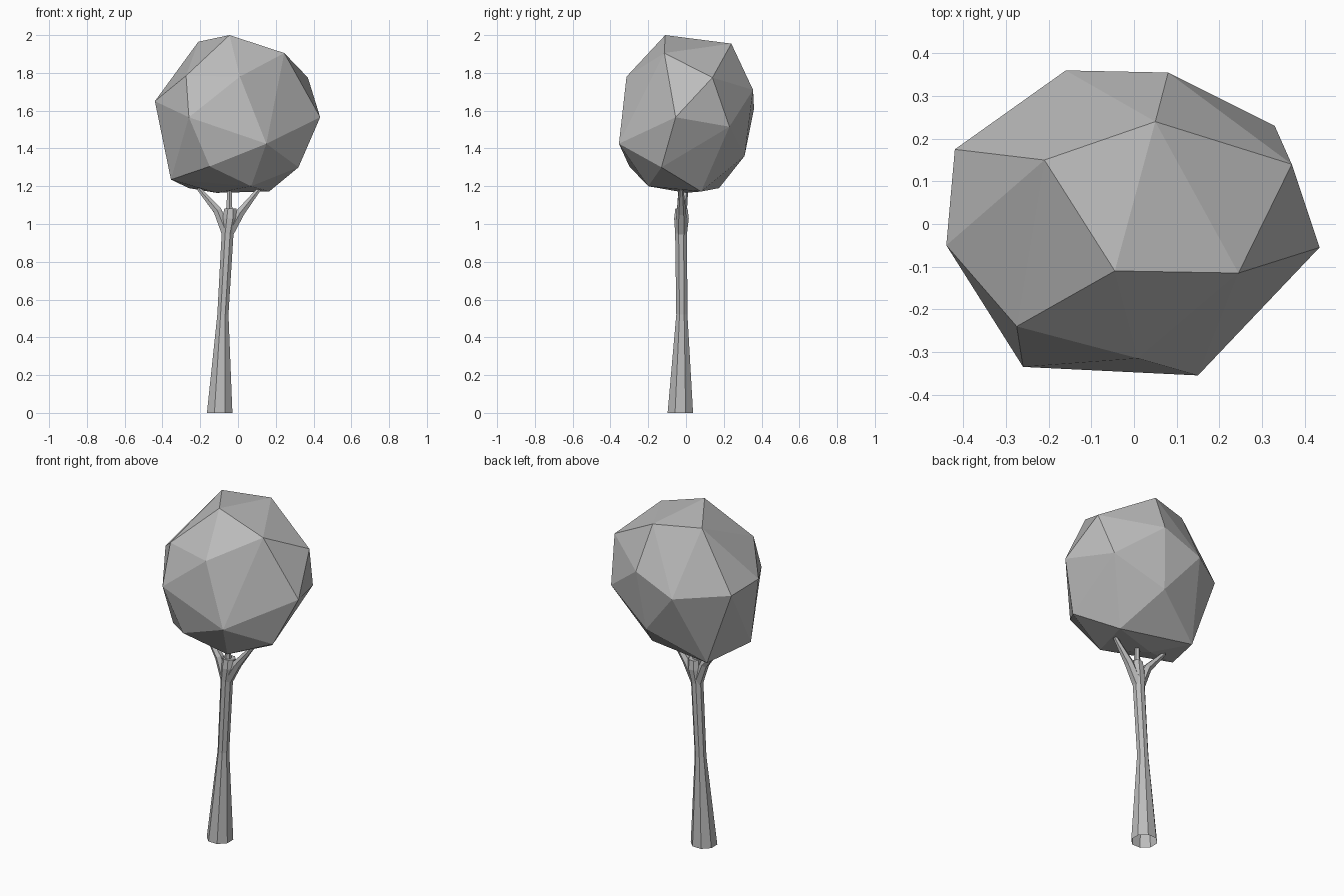
import bpy, bmesh, math
from mathutils import Vector

cube = bpy.data.objects.get("Cube")
if cube:
    bpy.data.objects.remove(cube, do_unlink=True)

# One plain grey for the whole tree
grey = bpy.data.materials.new("plain_grey")
grey.use_nodes = True
grey.diffuse_color = (0.5, 0.5, 0.5, 1)
grey.node_tree.nodes["Principled BSDF"].inputs["Base Color"].default_value = (0.5, 0.5, 0.5, 1)


def finish(name, bm):
    mesh = bpy.data.meshes.new(name)
    bmesh.ops.recalc_face_normals(bm, faces=bm.faces)
    bm.to_mesh(mesh)
    bm.free()
    mesh.materials.append(grey)
    obj = bpy.data.objects.new(name, mesh)
    bpy.context.collection.objects.link(obj)
    return obj


def tube(name, path, sides, flat=False):
    """Tapered tube through (x, y, z, radius) points, open at the start."""
    bm = bmesh.new()
    pts = [Vector(p[:3]) for p in path]
    rings = []
    for i, p in enumerate(pts):
        along = (pts[min(i + 1, len(pts) - 1)] - pts[max(i - 1, 0)]).normalized()
        if flat:
            along = Vector((0, 0, 1))
        u = Vector((0, 1, 0)).cross(along).normalized()
        v = along.cross(u)
        ring = []
        for k in range(sides):
            a = math.tau * (k + 0.5) / sides
            ring.append(bm.verts.new(p + (u * math.cos(a) + v * math.sin(a)) * path[i][3]))
        rings.append(ring)
    for low, high in zip(rings, rings[1:]):
        for k in range(sides):
            n = (k + 1) % sides
            bm.faces.new((low[k], low[n], high[n], high[k]))
    bm.faces.new(rings[-1])
    return finish(name, bm)


# Faceted crown: hull of its corner points
corners = [
    (-.045, -.11, 2.0), (-.21, .15, 1.965), (.05, .24, 1.955), (.245, -.115, 1.905),   # top
    (-.275, -.24, 1.785), (.01, -.315, 1.78), (.37, .14, 1.775), (.08, .355, 1.71),    # shoulder
    (-.44, -.05, 1.65), (-.42, .175, 1.63), (-.16, .36, 1.61), (.435, -.055, 1.565),   # middle
    (-.26, -.335, 1.565), (.33, .23, 1.515), (.15, -.355, 1.425),
    (.045, .31, 1.36), (-.15, -.3, 1.305), (.32, -.13, 1.3), (-.355, -.1, 1.235),      # underside
    (.07, -.2, 1.2), (-.26, .175, 1.19), (.165, .08, 1.172), (-.115, 0, 1.165),
]
bm = bmesh.new()
for c in corners:
    bm.verts.new(c)
bmesh.ops.convex_hull(bm, input=bm.verts)
finish("crown", bm)

# Leaning trunk, hollow at the foot, flaring into the fork
tube("trunk", [(-.097, -.03, 0, .073), (-.08, -.022, .52, .032),
               (-.055, -.026, .95, .034), (-.043, -.024, 1.03, .042),
               (-.04, -.024, 1.083, .035)], 8, flat=True)

# Three branches reaching into the crown
tube("right_branch", [(-.06, -.025, .95, .03), (-.108, -.02, 1.07, .025), (-.21, .0, 1.19, .012)], 6)
tube("left_branch", [(-.05, -.025, .95, .03), (.012, -.025, 1.06, .026), (.112, -.025, 1.185, .012)], 6)
tube("middle_branch", [(-.05, -.028, 1.0, .03), (-.046, -.028, 1.09, .018), (-.045, -.028, 1.19, .013)], 6)
